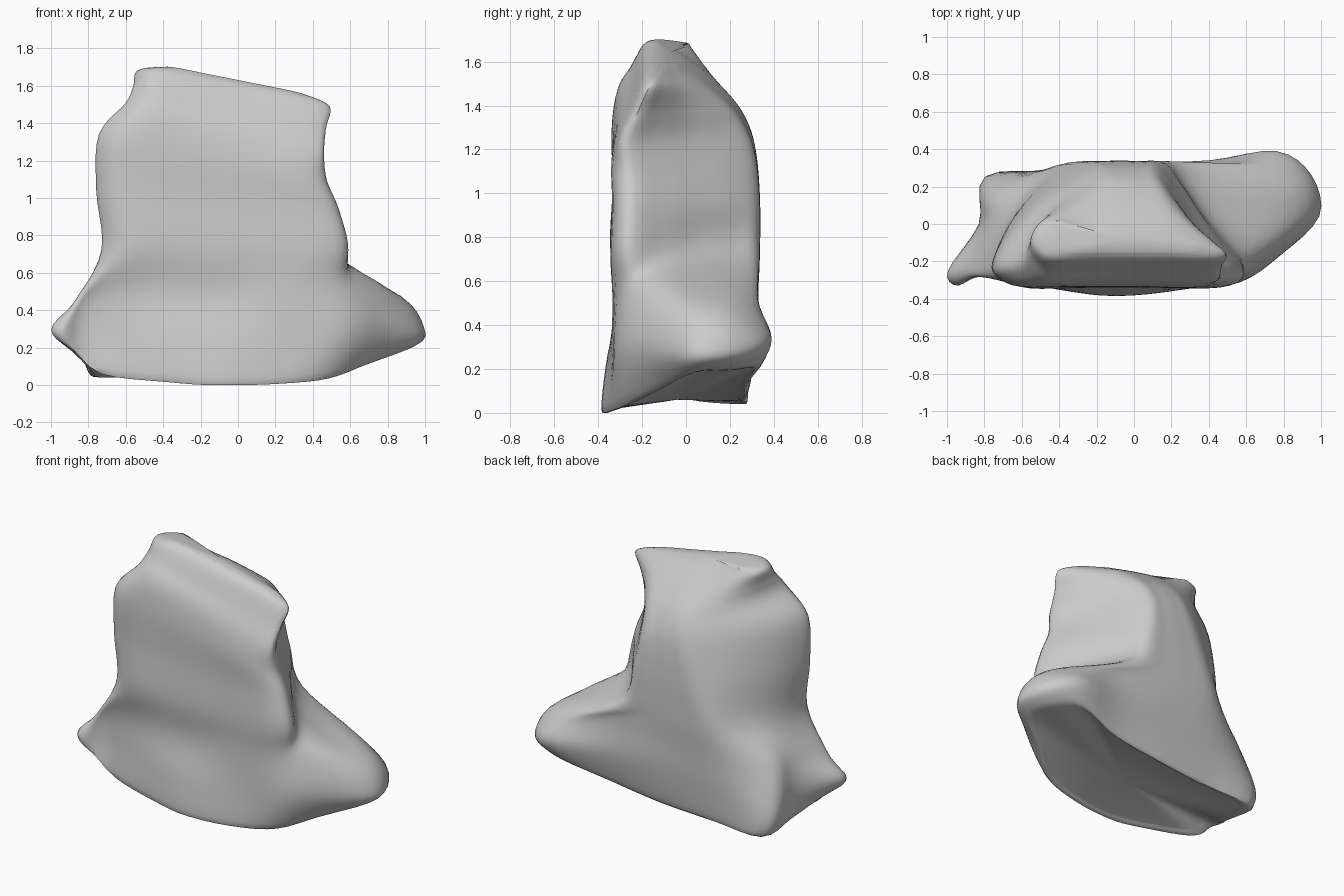
import bpy, bmesh
from mathutils import Vector

if "Cube" in bpy.data.objects:
    bpy.data.objects.remove(bpy.data.objects["Cube"])


def spline(pts, steps, closed):
    """Smooth curve through every given point (Catmull-Rom)."""
    n = len(pts)
    pick = (lambda i: pts[i % n]) if closed else (lambda i: pts[max(0, min(n - 1, i))])
    out = []
    for i in range(n if closed else n - 1):
        a, b, c, d = (pick(i + k) for k in (-1, 0, 1, 2))
        for s in range(steps):
            t = s / steps
            out.append(0.5 * (2 * b + (c - a) * t + (2 * a - 5 * b + 4 * c - d) * t * t
                              + (3 * b - a - 3 * c + d) * t ** 3))
    if not closed:
        out.append(pts[-1].copy())
    return out


def slab_ring(z, xl, xr, yf, yb, bl, br, tx, ty):
    """Rounded trapezoid section, wide at the front, tilted by tx and ty."""
    corner = 0.07 if z < 1.3 else 0.03
    fl, fr = Vector((xl + 0.03, yf + 0.05)), Vector((xr, yf + corner))
    bk_r, bk_l = Vector((br, yb - 0.01)), Vector((bl, yb - 0.02))
    p = [fl]
    p += [Vector((xl + (xr - xl) * u, yf)) for u in (0.12, 0.36, 0.62, 0.9)]
    p += [fr]
    p += [fr.lerp(bk_r, u) + Vector((0.015, 0.01)) for u in (0.25, 0.52, 0.8)]
    p += [bk_r]
    p += [Vector((br + (bl - br) * u, yb)) for u in (0.3, 0.65)]
    p += [bk_l]
    p += [bk_l.lerp(Vector((xl, yf + 0.13)), u) + Vector((-0.05, 0.04)) for u in (0.35, 0.7)]
    p += [Vector((xl, yf + 0.13))]
    return [Vector((q.x, q.y, z + tx * q.x + ty * (q.y + 0.2))) for q in p]


# Ground mound: lower rim, widest line with lobe and small foot, shoulder
rim = [(-.86, -.28, .17), (-.74, -.28, .07), (-.4, -.35, .03), (-.1, -.385, .01),
       (.25, -.35, .02), (.5, -.28, .05), (.7, -.13, .12), (.93, .05, .2),
       (.88, .23, .21), (.72, .34, .22), (.4, .29, .15), (0, .285, .1),
       (-.4, .27, .07), (-.76, .26, .05), (-.79, 0, .08), (-.88, -.22, .18)]
widest = [(-.94, -.33, .28), (-.79, -.26, .28), (-.4, -.34, .25), (-.05, -.365, .22),
          (.3, -.34, .22), (.57, -.31, .28), (.78, -.17, .3), (.99, .04, .28),
          (.95, .26, .3), (.76, .39, .34), (.4, .34, .35), (0, .325, .35),
          (-.45, .29, .28), (-.8, .24, .2), (-.83, 0, .28), (-.995, -.25, .3)]
shoulder = [(-.86, -.28, .45), (-.75, -.27, .48), (-.4, -.31, .48), (-.05, -.32, .48),
            (.3, -.335, .5), (.54, -.3, .52), (.68, -.17, .56), (.86, .04, .48),
            (.84, .2, .48), (.66, .32, .5), (.4, .32, .55), (0, .33, .55),
            (-.45, .3, .5), (-.74, .17, .48), (-.79, 0, .48), (-.86, -.2, .46)]
rings = [[Vector(p) for p in ring] for ring in (rim, widest, shoulder)]

# Inner ring of the underside rounds the lower rim
belly = Vector((.03, -.04, .06))
rings.insert(0, [p.lerp(belly, .12) for p in rings[0]])

# Upright slab, leaning back into a slanted broken top
for row in [(.72, -.73, .59, -.34, .335, -.4, .24, 0, 0),
            (.98, -.755, .54, -.332, .335, -.3, .15, -.08, 0),
            (1.19, -.74, .475, -.335, .315, -.22, .12, -.2, 0),
            (1.35, -.6, .46, -.31, .27, -.18, .12, -.26, -.06),
            (1.475, -.56, .47, -.25, .2, -.17, .14, -.23, -.12),
            (1.595, -.54, .49, -.195, .08, -.22, .17, -.2, -.2),
            (1.64, -.43, .36, -.15, -.02, -.24, .13, -.2, -.2)]:
    rings.append(slab_ring(*row))

# Loft everything into one smooth skin
columns = [spline(list(col), 5, False) for col in zip(*rings)]
levels = [spline(list(level), 4, True) for level in zip(*columns)]
bm = bmesh.new()
grid = [[bm.verts.new((p.x, p.y, max(p.z, 0))) for p in level] for level in levels]
count = len(grid[0])
for low, high in zip(grid, grid[1:]):
    for i in range(count):
        j = (i + 1) % count
        bm.faces.new((low[i], low[j], high[j], high[i]))

# Close the underside and top
for ring, centre in ((grid[0], belly), (grid[-1], (-.06, -.08, 1.64))):
    mid = bm.verts.new(centre)
    for i in range(count):
        bm.faces.new((ring[i], ring[(i + 1) % count], mid))
bmesh.ops.recalc_face_normals(bm, faces=bm.faces)
mesh = bpy.data.meshes.new("gravestone")
bm.to_mesh(mesh)
bm.free()
stone = bpy.data.objects.new("gravestone", mesh)
bpy.context.collection.objects.link(stone)
bpy.context.view_layer.objects.active = stone
stone.select_set(True)
bpy.ops.object.shade_smooth_by_angle(angle=0.8)
